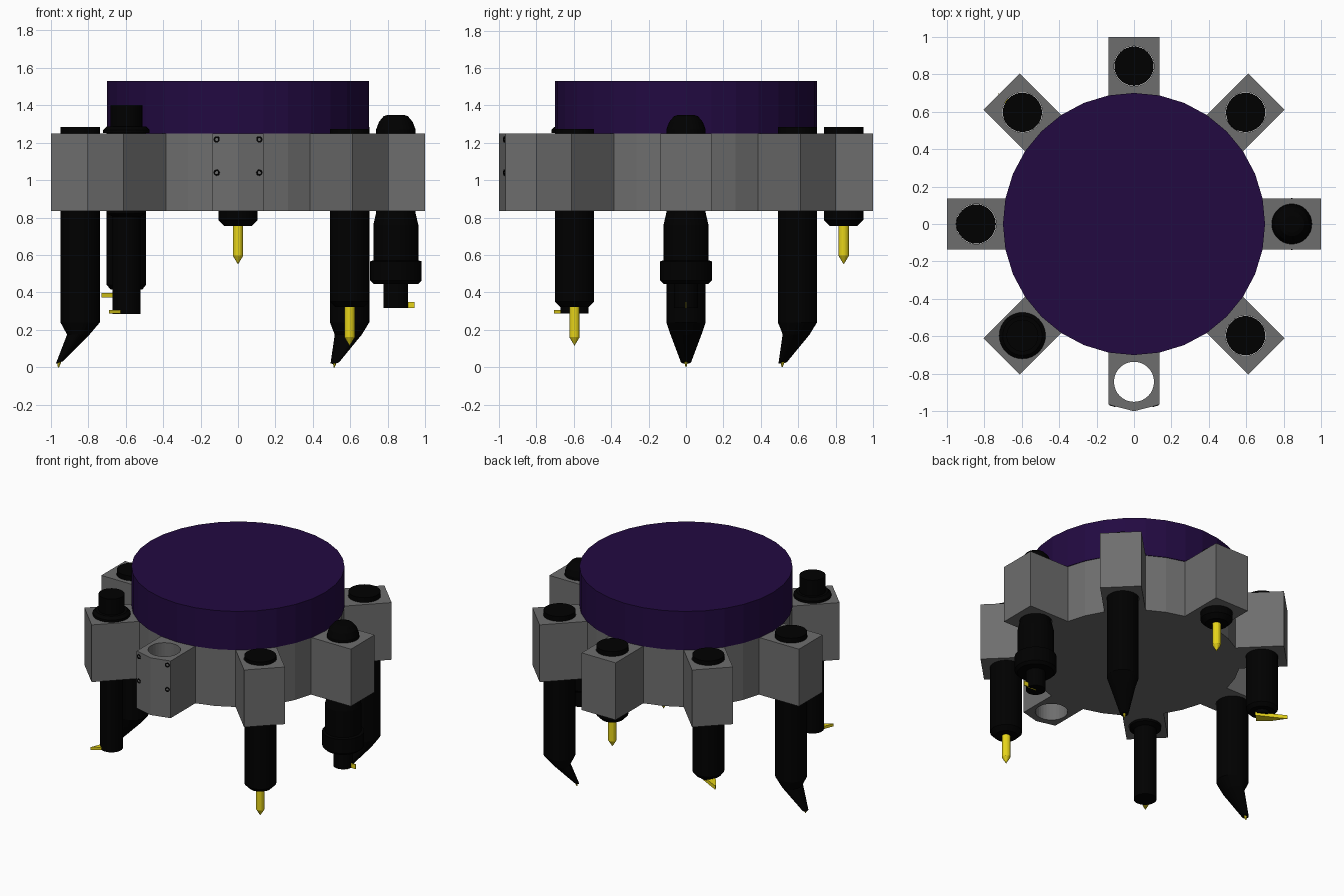
import bpy, bmesh
from math import pi, cos, sin, atan2, radians
from mathutils import Matrix, Vector

if "Cube" in bpy.data.objects:
    bpy.data.objects.remove(bpy.data.objects["Cube"])


def material(name, rgb):
    m = bpy.data.materials.new(name)
    m.diffuse_color = (*rgb, 1)
    m.use_nodes = True
    m.node_tree.nodes["Principled BSDF"].inputs["Base Color"].default_value = m.diffuse_color
    return m


BLACK = material("black_steel", (0.0, 0.0, 0.0))
YELLOW = material("carbide_yellow", (0.80, 0.66, 0.01))
PURPLE = material("purple_paint", (0.016, 0.003, 0.053))
GREY = material("dark_grey_steel", (0.155, 0.155, 0.155))
POCKET = 0.843           # radius of the tool pockets
BOTTOM, TOP = 0.836, 1.25


def station(deg, radius=POCKET, z=-0.004):
    """Local frame of a tool pocket: +x points outward."""
    return Matrix.Rotation(radians(deg), 4, 'Z') @ Matrix.Translation((radius, 0, z))


def loft(name, rings, frame=Matrix(), mat=None):
    """Skin a list of equal-length point rings and cap both ends."""
    bm = bmesh.new()
    loops = [[bm.verts.new(frame @ Vector(p)) for p in ring] for ring in rings]
    n = len(loops[0])
    for a, b in zip(loops, loops[1:]):
        for i in range(n):
            bm.faces.new((a[i], a[(i + 1) % n], b[(i + 1) % n], b[i]))
    bm.faces.new(loops[0])
    bm.faces.new(loops[-1])
    bmesh.ops.recalc_face_normals(bm, faces=bm.faces)
    me = bpy.data.meshes.new(name)
    bm.to_mesh(me)
    bm.free()
    if mat:
        me.materials.append(mat)
    ob = bpy.data.objects.new(name, me)
    bpy.context.collection.objects.link(ob)
    return ob


def ellipse(cx, rx, ry, z, sides):
    return [(cx + rx * cos(2 * pi * i / sides), ry * sin(2 * pi * i / sides), z)
            for i in range(sides)]


def lathe(name, profile, frame=Matrix(), mat=None, sides=32):
    return loft(name, [ellipse(0, r, r, z, sides) for r, z in profile], frame, mat)


def prism(name, outline, z0, z1, frame=Matrix(), mat=None):
    return loft(name, [[(x, y, z) for x, y in outline] for z in (z0, z1)], frame, mat)


# Central hub and purple cover
lathe("turret_hub", [(0.695, BOTTOM), (0.695, TOP)], mat=GREY)
lathe("turret_cover", [(0.7, TOP), (0.7, 1.53)], mat=PURPLE)

# Eight tool blocks, each bored through; the front one has a pointed face
W = 0.136
for k in range(8):
    deg = k * 45
    outline = [(0.5, -W), (1.0, -W), (1.0, W), (0.5, W)]
    if deg == 270:
        outline = [(0.5, -W), (0.965, -W), (1.0, 0), (0.965, W), (0.5, W)]
    block = prism(f"tool_block_{k}", outline, BOTTOM, TOP, station(deg, 0, 0), GREY)
    cutter = lathe(f"bore_cutter_{k}", [(0.107, 0.5), (0.107, 1.6)], station(deg), GREY)
    mod = block.modifiers.new("bore", 'BOOLEAN')
    mod.operation = 'DIFFERENCE'
    mod.solver = 'EXACT'
    mod.object = cutter
    cutter.hide_render = True
    cutter.hide_set(True)

# Ring-shaped clamp screws on the empty front block
for side in (-1, 1):
    tilt = Matrix.Rotation(side * atan2(0.035, W), 4, 'Z')
    for z in (1.04, 1.217):
        frame = (Matrix.Translation((side * 0.113, -0.968, z)) @ tilt
                 @ Matrix.Rotation(pi / 2, 4, 'X'))
        lathe("clamp_screw", [(0.008, -0.012), (0.017, -0.012), (0.017, 0.006),
                              (0.009, 0.006), (0.009, -0.004)], frame, BLACK, 12)

R = 0.105


def drill(name, deg, z_body, cap):
    """Straight holder with chamfered nose and a pointed drill."""
    f = station(deg)
    lathe(name + "_holder", [(0.075, z_body - 0.03), (R, z_body), (R, cap)], f, BLACK)
    lathe(name + "_bit", [(0.001, z_body - 0.235), (0.028, z_body - 0.19),
                          (0.028, z_body)], f, YELLOW, 16)


drill("front_right_drill", 315, 0.355, 1.278)
drill("back_drill", 90, 0.79, 1.288)


def bent_tool(name, deg, way):
    """Holder whose nose tapers sideways; way is +1 outward, -1 inward."""
    f = station(deg, z=0)
    n = 32
    rings = [ellipse(way * 0.11, 0.02, 0.027, 0.026, n),
             ellipse(way * 0.01, 0.06, 0.083, 0.175, n),
             ellipse(0, R, R, 0.24, n), ellipse(0, R, R, 1.284, n)]
    # slope the nose end face
    rings[0] = [(x, y, z - (x - way * 0.11) * way * 0.35) for x, y, z in rings[0]]
    loft(name + "_holder", rings, f, BLACK)
    # small pointed insert under the nose
    loft(name + "_insert", [ellipse(way * 0.116, 0.003, 0.003, 0.0, 6),
                            ellipse(way * 0.112, 0.012, 0.012, 0.03, 6)], f, YELLOW)


bent_tool("left_bent_tool", 180, 1)
bent_tool("back_right_bent_tool", 45, -1)

# Right tool: domed top, collared holder and a thin upright insert
f = station(0)
lathe("right_collar_holder",
      [(0.065, 0.32), (0.065, 0.45), (0.12, 0.45), (0.138, 0.468), (0.138, 0.57),
       (0.12, 0.575), (0.12, 0.765), (R, 0.83), (R, 1.275), (0.09, 1.315),
       (0.065, 1.345), (0.045, 1.352)], f, BLACK)
prism("right_insert", [(0, -0.004), (0.1, -0.004), (0.1, 0.004), (0, 0.004)],
      0.32, 0.352, f, YELLOW)

# Front left tool: slim boring bar with a flanged knob on top
f = station(225)
lathe("front_left_boring_bar",
      [(0.075, 0.29), (0.075, 0.81), (R, 0.825), (R, 1.255), (0.124, 1.255),
       (0.124, 1.272), (0.105, 1.29), (0.085, 1.29), (0.085, 1.405)], f, BLACK)
prism("front_left_insert", [(0.05, -0.03), (0.142, 0.012), (0.05, 0.03)],
      0.291, 0.31, f, YELLOW)

# Back left tool: straight holder with a flat triangular insert
f = station(135)
lathe("back_left_holder", [(0.085, 0.42), (R, 0.445), (R, 1.285)], f, BLACK)
prism("back_left_insert", [(-0.04, -0.045), (0.167, 0.02), (0.06, 0.04), (-0.04, 0.03)],
      0.376, 0.402, f, YELLOW)
lathe("back_left_insert_seat", [(0.05, 0.395), (0.05, 0.43)], f, BLACK)
